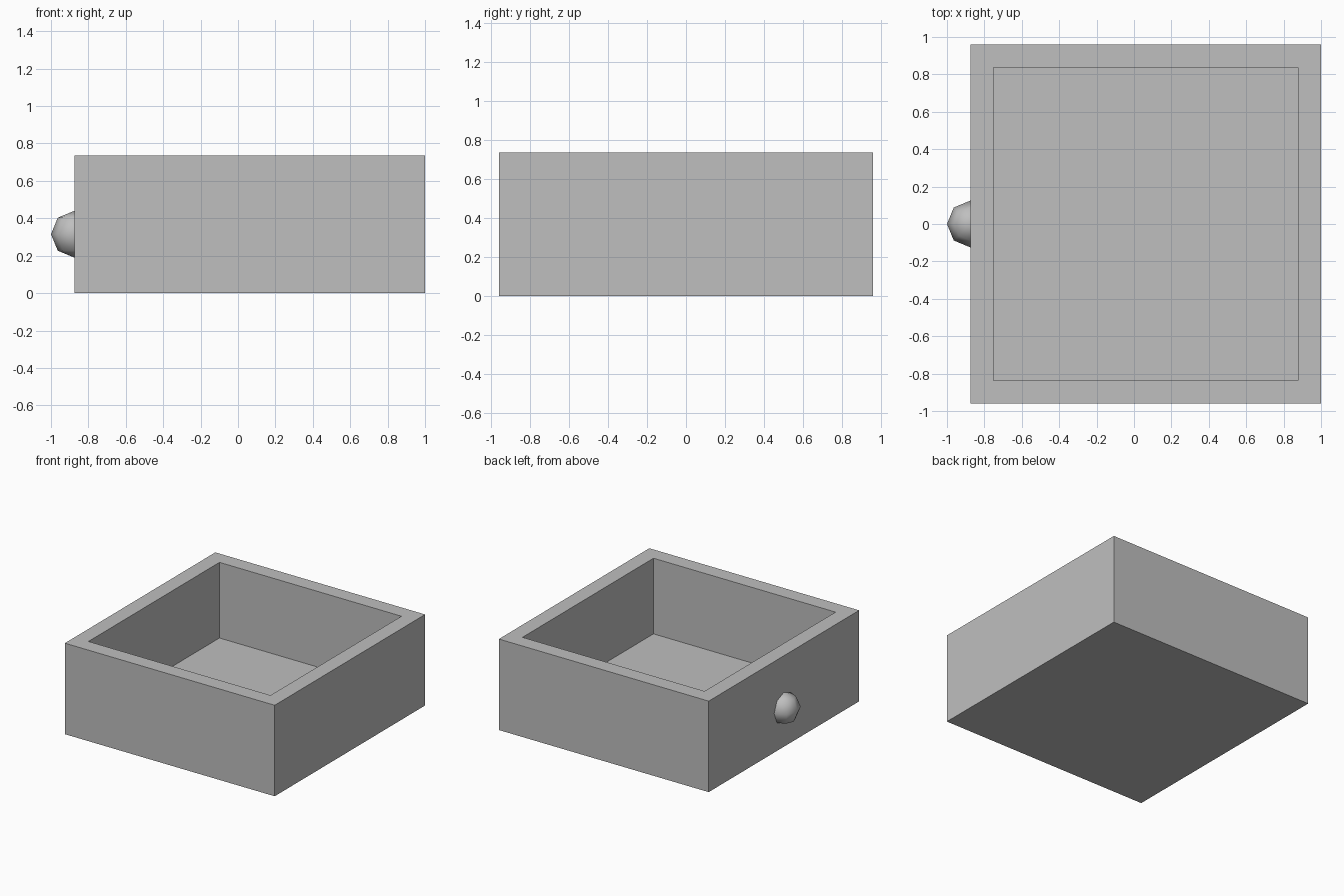
import bpy
import bmesh
from mathutils import Matrix, Vector

default_cube = bpy.data.objects.get("Cube")
if default_cube:
    bpy.data.objects.remove(default_cube, do_unlink=True)

WIDTH, DEPTH, HEIGHT = 1.875, 1.92, 0.735
WALL = 0.124
KNOB_RADIUS = 0.125
CENTRE_X = 1 - WIDTH / 2

# Single grey finish
grey = bpy.data.materials.new("plain grey")
grey.use_nodes = True
colour = (0.52, 0.52, 0.52, 1)
grey.diffuse_color = colour
grey.node_tree.nodes["Principled BSDF"].inputs["Base Color"].default_value = colour


def add_object(name, bm, location, smooth=False):
    """Turn a bmesh into a named object with the grey finish."""
    bmesh.ops.recalc_face_normals(bm, faces=bm.faces)
    for face in bm.faces:
        face.smooth = smooth
    mesh = bpy.data.meshes.new(name)
    bm.to_mesh(mesh)
    bm.free()
    mesh.materials.append(grey)
    obj = bpy.data.objects.new(name, mesh)
    obj.location = location
    bpy.context.collection.objects.link(obj)
    return obj


# Open tray: a block whose top is inset and pushed down to the floor
bm = bmesh.new()
bmesh.ops.create_cube(bm, size=1, matrix=Matrix.Diagonal((WIDTH, DEPTH, HEIGHT, 1)))
top = max(bm.faces, key=lambda f: f.calc_center_median().z)
bmesh.ops.inset_region(bm, faces=[top], thickness=WALL, use_even_offset=True)
pushed = bmesh.ops.extrude_face_region(bm, geom=[top])["geom"]
floor_verts = [g for g in pushed if isinstance(g, bmesh.types.BMVert)]
bmesh.ops.translate(bm, verts=floor_verts, vec=(0, 0, WALL - HEIGHT))
if top.is_valid:
    bmesh.ops.delete(bm, geom=[top], context="FACES_ONLY")
add_object("drawer_box", bm, (CENTRE_X, 0, HEIGHT / 2))

# Low-poly round knob, trimmed so that it ends inside the wall
bm = bmesh.new()
bmesh.ops.create_uvsphere(bm, u_segments=8, v_segments=4, radius=KNOB_RADIUS)
bmesh.ops.bisect_plane(bm, geom=bm.verts[:] + bm.edges[:] + bm.faces[:],
                       plane_co=Vector((WALL / 2, 0, 0)), plane_no=Vector((1, 0, 0)),
                       clear_outer=True)
add_object("knob", bm, (1 - WIDTH, 0, 0.315), smooth=True)
